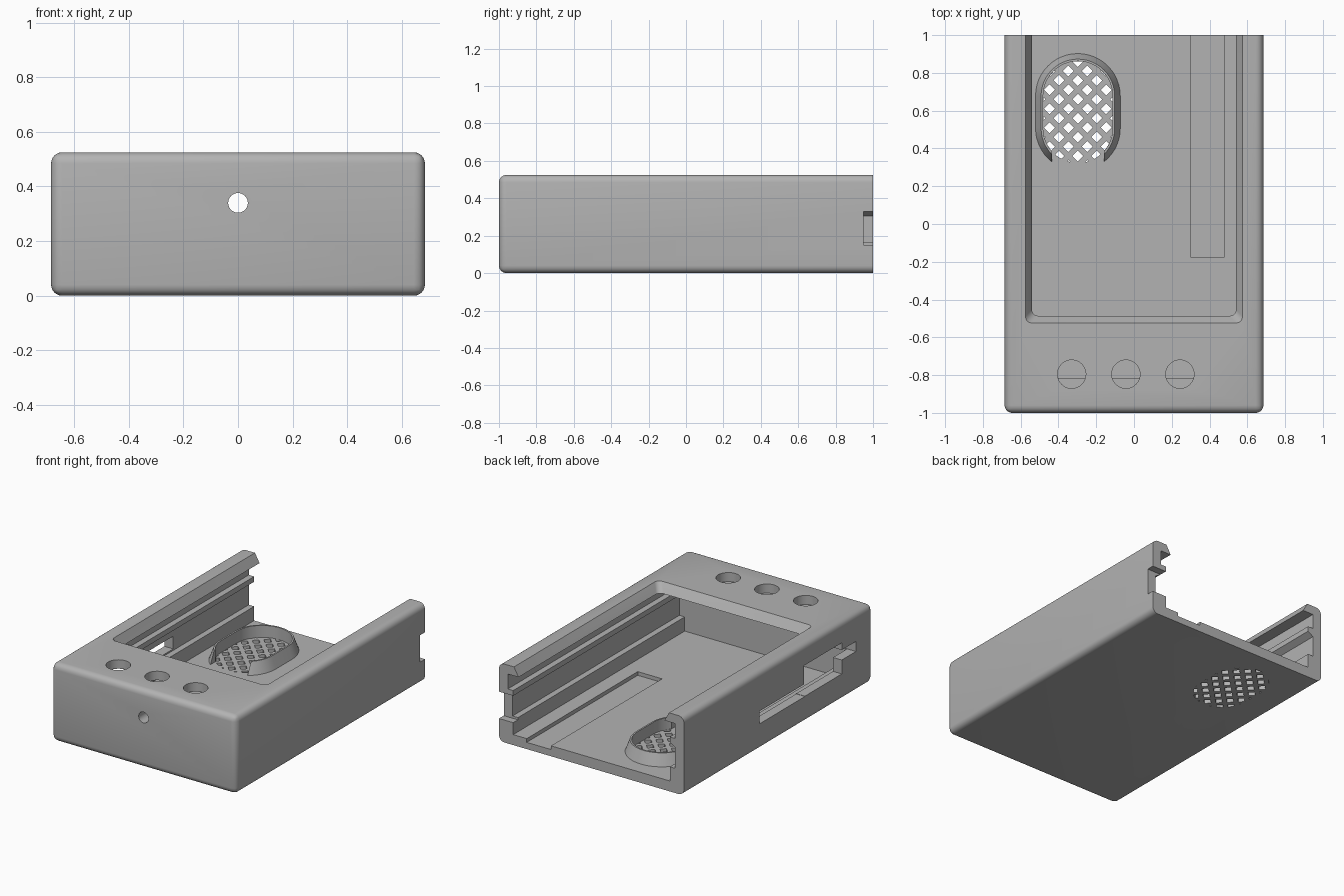
import bpy, bmesh, math

cube = bpy.data.objects.get("Cube")
if cube:
    bpy.data.objects.remove(cube, do_unlink=True)

GREY = (0.45, 0.45, 0.45, 1)
mat = bpy.data.materials.new("plain grey")
mat.use_nodes = True
mat.diffuse_color = GREY
mat.node_tree.nodes["Principled BSDF"].inputs["Base Color"].default_value = GREY


def make(name, bm):
    bmesh.ops.recalc_face_normals(bm, faces=bm.faces)
    mesh = bpy.data.meshes.new(name)
    bm.to_mesh(mesh)
    bm.free()
    mesh.materials.append(mat)
    ob = bpy.data.objects.new(name, mesh)
    bpy.context.collection.objects.link(ob)
    return ob


def loft(bm, bottom, top):
    """Closed solid between two matching loops of points."""
    a = [bm.verts.new(p) for p in bottom]
    b = [bm.verts.new(p) for p in top]
    bm.faces.new(a)
    bm.faces.new(b)
    for i in range(len(a)):
        j = (i + 1) % len(a)
        bm.faces.new((a[i], a[j], b[j], b[i]))


def prism(bm, outline, z0, z1):
    loft(bm, [(x, y, z0) for x, y in outline], [(x, y, z1) for x, y in outline])


def box(name, x, y, z):
    bm = bmesh.new()
    prism(bm, [(x[0], y[0]), (x[1], y[0]), (x[1], y[1]), (x[0], y[1])], *z)
    return make(name, bm)


def apply(ob, tool, operation="DIFFERENCE"):
    mod = ob.modifiers.new("cut", "BOOLEAN")
    mod.operation, mod.object, mod.solver = operation, tool, "EXACT"
    bpy.context.view_layer.objects.active = ob
    bpy.ops.object.modifier_apply(modifier=mod.name)
    bpy.data.objects.remove(tool, do_unlink=True)


def circle(cx, cy, r, n=40):
    return [(cx + r * math.cos(math.tau * i / n), cy + r * math.sin(math.tau * i / n))
            for i in range(n)]


def stadium(r, n=24):
    """Oval outline of the speaker."""
    pts = []
    for k, cy in enumerate((0.678, 0.506)):
        for i in range(n + 1):
            t = math.pi * (k + i / n)
            pts.append((SPK_X + r * math.cos(t), cy + r * math.sin(t)))
    return pts


SPK_X = -0.297
FLOOR, WIDE, SLIM, FRONT = 0.07, 0.62, 0.58, -0.815

# Rounded outer shell, square at the open back
bm = bmesh.new()
prism(bm, [(-0.685, -1), (0.685, -1), (0.685, 1), (-0.685, 1)], 0, 0.525)
edges = [e for e in bm.edges if any(v.co.y < 0 for v in e.verts)]
bmesh.ops.bevel(bm, geom=edges, offset=0.04, segments=6, profile=0.5, affect="EDGES")
case = make("case", bm)

# Inner cavity with ledge, rail and lid groove along both sides
half = [(SLIM, FLOOR), (SLIM, 0.165), (WIDE, 0.165), (WIDE, 0.305),
        (SLIM, 0.33), (SLIM, 0.365), (WIDE, 0.365), (WIDE, 0.465)]
section = half + [(-x, z) for x, z in reversed(half)]
bm = bmesh.new()
loft(bm, [(x, FRONT, z) for x, z in section], [(x, 1.1, z) for x, z in section])
apply(case, make("cavity", bm))

# Top opening with sloping sides
bm = bmesh.new()
loops = [[(-w, f, z), (w, f, z), (w, 1.1, z), (-w, 1.1, z)]
         for w, f, z in ((0.535, -0.48, 0.455), (0.58, -0.53, 0.535))]
loft(bm, *loops)
corners = [e for e in bm.edges
           if all(v.co.y < 0 for v in e.verts)
           and abs(e.verts[0].co.z - e.verts[1].co.z) > 0.01]
bmesh.ops.bevel(bm, geom=corners, offset=0.03, segments=5, profile=0.5, affect="EDGES")
apply(case, make("opening", bm))

# Button holes in the top
for x in (-0.33, -0.043, 0.243):
    bm = bmesh.new()
    prism(bm, circle(x, -0.795, 0.075), 0.464, 0.6)
    apply(case, make("button_hole", bm))

# Round hole in the front wall
bm = bmesh.new()
ring = circle(0, 0.34, 0.036)
loft(bm, [(x, -1.1, z) for x, z in ring], [(x, -0.7, z) for x, z in ring])
apply(case, make("front_hole", bm))

# Side ports, back notch and floor recess
for name, x, y, z in (
    ("slot_port", (-0.8, -0.5), (-0.28, 0.2), (0.175, 0.26)),
    ("large_port", (-0.8, -0.5), (-0.67, -0.27), (0.177, 0.385)),
    ("small_port", (-0.8, -0.5), (-0.82, -0.66), (0.27, 0.337)),
    ("back_notch", (0.5, 0.8), (0.95, 1.1), (0.15, 0.33)),
    ("floor_recess", (0.3, 0.48), (-0.175, 1.1), (0.045, 0.1)),
):
    apply(case, box(name, x, y, z))

# Speaker grille of diamond holes clipped to the oval
bm = bmesh.new()
for i in range(-4, 5):
    for j in range(-8, 6):
        if (i + j) % 2 == 0:
            prism(bm, circle(SPK_X + 0.05 * i, 0.66 + 0.05 * j, 0.029, 4), -0.1, 0.12)
grille = make("grille_holes", bm)
bm = bmesh.new()
prism(bm, stadium(0.183), -0.2, 0.2)
apply(grille, make("grille_area", bm), "INTERSECT")
apply(case, grille)

# Speaker collar, tapered outside and open toward the front
bm = bmesh.new()
loft(bm, [(x, y, FLOOR - 0.01) for x, y in stadium(0.228)],
     [(x, y, 0.15) for x, y in stadium(0.195)])
collar = make("speaker_collar", bm)
bm = bmesh.new()
prism(bm, stadium(0.184), 0, 0.3)
apply(collar, make("collar_bore", bm))
apply(collar, box("collar_gap", (SPK_X - 0.137, SPK_X + 0.137), (0.2, 0.5), (0, 0.3)))

for ob in (case, collar):
    bpy.ops.object.select_all(action="DESELECT")
    ob.select_set(True)
    bpy.context.view_layer.objects.active = ob
    bpy.ops.object.shade_smooth_by_angle(angle=math.radians(25))
